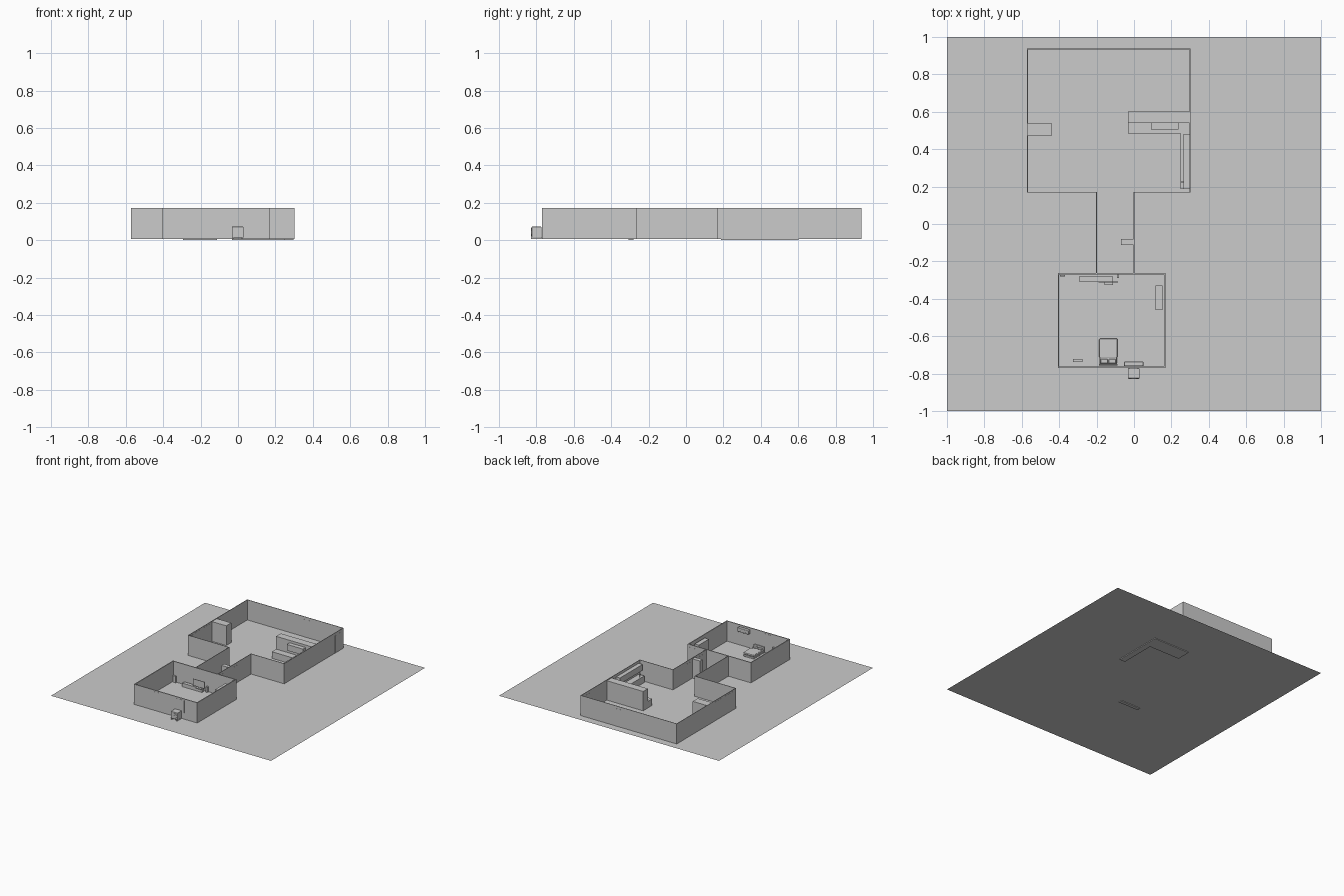
import bpy, math

if "Cube" in bpy.data.objects:
    bpy.data.objects.remove(bpy.data.objects["Cube"])

G = 0.006      # ground level
H = 0.172      # wall top

def box(name, x0, x1, y0, y1, z0, z1, bevel=0, seg=3):
    bpy.ops.mesh.primitive_cube_add(size=1, location=((x0+x1)/2, (y0+y1)/2, (z0+z1)/2))
    o = bpy.context.object
    o.name = name
    o.scale = (x1-x0, y1-y0, z1-z0)
    bpy.ops.object.transform_apply(location=False, rotation=False, scale=True)
    if bevel:
        m = o.modifiers.new("round", 'BEVEL')
        m.width, m.segments = bevel, seg
        bpy.ops.object.shade_smooth_by_angle()
    return o

def cylinder(name, r, depth, loc, rot=(0, 0, 0), sides=24):
    bpy.ops.mesh.primitive_cylinder_add(vertices=sides, radius=r, depth=depth, location=loc, rotation=rot)
    bpy.context.object.name = name
    bpy.ops.object.shade_smooth_by_angle()

def wall(name, points, thick):
    # vertical strip along a floor-plan polyline, thickened around its centre
    n = len(points)
    verts = [(x, y, z) for z in (G, H) for x, y in points]
    faces = [(i, i+1, n+i+1, n+i) for i in range(n-1)]
    me = bpy.data.meshes.new(name)
    me.from_pydata(verts, [], faces)
    o = bpy.data.objects.new(name, me)
    bpy.context.collection.objects.link(o)
    m = o.modifiers.new("thickness", 'SOLIDIFY')
    m.thickness, m.offset, m.use_even_offset = thick, 0, True

def panel(name, axis, at, a0, a1, z0, z1, t=0.0045):
    # door or window leaf set in a wall
    if axis == 'x':
        box(name, at-t, at+t, a0, a1, z0, z1)
    else:
        box(name, a0, a1, at-t, at+t, z0, z1)

# ground
bpy.ops.mesh.primitive_plane_add(size=2, location=(0, 0, G))
bpy.context.object.name = "ground"

# walls
wall("living_and_hall_walls", [(0, -.265), (0, .17), (.3, .17), (.3, .935), (-.57, .935),
                               (-.57, .17), (-.2, .17), (-.2, -.265)], .004)
for nm, b in (("bedroom_front_wall", (-.405, .165, -.769, -.762)),
              ("bedroom_back_wall", (-.405, .165, -.269, -.262)),
              ("bedroom_left_wall", (-.407, -.4, -.769, -.262)),
              ("bedroom_right_wall", (.161, .168, -.769, -.262))):
    box(nm, *b, G, H)

# doors and windows
W = (.058, .16)
D = (G, .15)
panel("bedroom_window_left", 'y', -.7655, -.255, -.152, *W)
panel("bedroom_window_right", 'y', -.7655, -.053, .05, *W)
panel("bedroom_door", 'y', -.2655, .093, .155, *D)
panel("hall_door_a", 'x', 0, -.233, -.174, *D, .003)
panel("hall_door_b", 'x', 0, -.067, -.003, *D, .003)
panel("living_right_door", 'x', .3, .83, .895, *D, .003)
panel("living_back_door", 'y', .935, -.06, .0, *D, .003)
panel("living_window_a", 'x', -.57, .35, .46, *W, .003)
panel("living_window_b", 'x', -.57, .21, .32, *W, .003)

# bed
box("bed_base", -.185, -.09, -.75, -.615, G, .02, .002)
box("mattress", -.183, -.092, -.746, -.617, .02, .036, .005)
box("blanket", -.186, -.089, -.715, -.613, .026, .039, .005)
box("headboard", -.187, -.088, -.756, -.749, G, .055, .002)
for i, x in enumerate((-.178, -.135)):
    box(f"pillow_{i+1}", x, x+.038, -.745, -.722, .036, .045, .004)

# bedroom furniture
box("media_unit", -.293, -.112, -.308, -.28, 0, .035)
box("television", -.19, -.085, -.313, -.308, .045, .1)
box("television_stand", -.157, -.112, -.325, -.305, .033, .038)
box("television_neck", -.142, -.128, -.312, -.307, .035, .048)
box("floor_speaker_left", -.395, -.37, -.282, -.272, G, .06)
box("floor_speaker_right", -.092, -.08, -.288, -.27, G, .05)
box("wardrobe", .115, .152, -.46, -.33, G, .15)
box("wall_shelf", -.327, -.275, -.737, -.722, .06, .085)
box("indoor_cooler", -.053, .05, -.76, -.735, .125, .158, .004)
box("cooler_vent", -.045, .042, -.737, -.734, .129, .135)

# outdoor cooling unit
box("outdoor_unit", -.033, .03, -.826, -.772, .014, .072, .003)
for x in (-.03, .018):
    box("outdoor_unit_foot", x, x+.009, -.828, -.77, G, .015)
cylinder("outdoor_fan_ring", .022, .004, (-.0015, -.827, .042), (math.pi/2, 0, 0))
cylinder("outdoor_fan_hub", .007, .006, (-.0015, -.827, .042), (math.pi/2, 0, 0))

# hall cabinet
box("hall_cabinet", -.07, 0, -.113, -.08, G, .165)

# kitchen
box("tall_kitchen_partition", -.032, .298, .54, .602, 0, .165)
box("kitchen_counter_back", -.032, .298, .484, .54, 0, .06)
box("kitchen_counter_side", .248, .298, .187, .484, 0, .06)
box("wall_cabinet_back", .09, .237, .505, .54, .095, .145)
box("wall_cabinet_side", .264, .298, .187, .48, .1, .15)
cylinder("tap", .003, .03, (.262, .225, .075), sides=12)
box("tap_spout", .252, .265, .222, .228, .086, .091)

# living room cupboard
box("tall_cupboard", -.568, -.438, .473, .538, G, .168)
